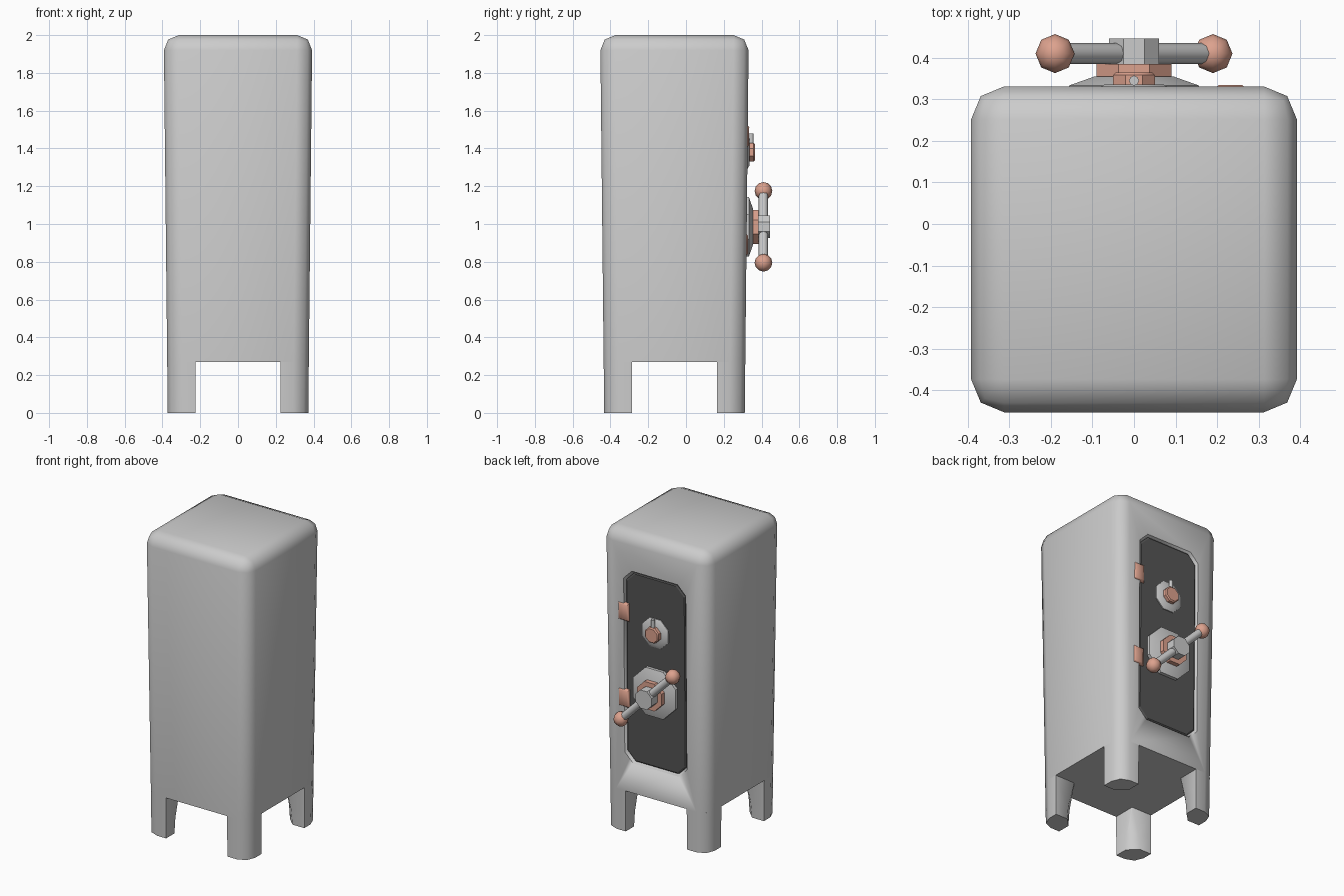
import bpy, bmesh, math
from mathutils import Vector

if "Cube" in bpy.data.objects:
    bpy.data.objects.remove(bpy.data.objects["Cube"])

YC = -0.061                                   # body centre in y
half = lambda z: 0.372 + 0.0105 * z           # tapered half width
back = lambda z: YC + half(z)                 # y of the back face


def material(name, col):
    m = bpy.data.materials.new(name)
    m.diffuse_color = (*col, 1)
    m.use_nodes = True
    m.node_tree.nodes["Principled BSDF"].inputs["Base Color"].default_value = m.diffuse_color
    return m


COPPER = material("copper", (0.72, 0.36, 0.27))
DARK = material("dark_grey", (0.09, 0.09, 0.09))


def finish(bm, name, mat=None, angle=50):
    bmesh.ops.recalc_face_normals(bm, faces=bm.faces)
    me = bpy.data.meshes.new(name)
    bm.to_mesh(me)
    bm.free()
    ob = bpy.data.objects.new(name, me)
    bpy.context.collection.objects.link(ob)
    if mat:
        me.materials.append(mat)
    bpy.ops.object.select_all(action='DESELECT')
    ob.select_set(True)
    bpy.context.view_layer.objects.active = ob
    bpy.ops.object.shade_smooth_by_angle(angle=math.radians(angle))
    return ob


def loft(name, loops, mat=None, angle=50):
    """Skin a list of equal-length point loops and cap both ends."""
    bm = bmesh.new()
    rings = [[bm.verts.new(p) for p in lp] for lp in loops]
    n = len(rings[0])
    for a, b in zip(rings, rings[1:]):
        for i in range(n):
            bm.faces.new((a[i], a[(i + 1) % n], b[(i + 1) % n], b[i]))
    bm.faces.new(rings[0])
    bm.faces.new(rings[-1])
    return finish(bm, name, mat, angle)


def turned(name, z, profile, mat=None):
    """Octagonal turned part on the y axis; profile is (flat radius, y)."""
    k = 1 / math.cos(math.pi / 8)
    angs = [math.pi / 8 + i * math.pi / 4 for i in range(8)]
    return loft(name, [[(r * k * math.cos(a), y, z + r * k * math.sin(a)) for a in angs]
                       for r, y in profile], mat, 35)


def rod(name, p, q, r, mat=None):
    p, q = Vector(p), Vector(q)
    rot = (q - p).to_track_quat('Z', 'Y')
    ring = [rot @ Vector((r * math.cos(i * math.pi / 4), r * math.sin(i * math.pi / 4), 0))
            for i in range(8)]
    return loft(name, [[c + v for v in ring] for c in (p, q)], mat)


# Cabinet body: tapered box with rounded upright and top edges
bm = bmesh.new()
bmesh.ops.create_cube(bm, size=2)
for v in bm.verts:
    z = 2.0 if v.co.z > 0 else 0.27
    v.co = (v.co.x * half(z), YC + v.co.y * half(z), z)
edges = [e for e in bm.edges if max(v.co.z for v in e.verts) > 1]
bmesh.ops.bevel(bm, geom=edges, offset=0.08, segments=2, profile=0.5, affect='EDGES')
body = finish(bm, "cabinet_body")


# Door recess and door panel: chamfered rectangles following the sloped back
def door_loop(w, z0, z1, depth, c=0.06):
    pts = [(-w, z0 + c), (-w + c, z0), (w - c, z0), (w, z0 + c),
           (w, z1 - c), (w - c, z1), (-w + c, z1), (-w, z1 - c)]
    return [(x, back(z) + depth, z) for x, z in pts]


cutter = loft("door_cutter", [door_loop(0.218, 0.48, 1.74, -0.025),
                              door_loop(0.228, 0.47, 1.75, 0.0),
                              door_loop(0.228, 0.47, 1.75, 0.05)])
cutter.hide_render = True
cutter.hide_viewport = True
mod = body.modifiers.new("recess", 'BOOLEAN')
mod.object = cutter
mod.operation = 'DIFFERENCE'
mod.solver = 'EXACT'

loft("door_panel", [door_loop(0.217, 0.481, 1.739, -0.03),
                    door_loop(0.217, 0.481, 1.739, -0.014),
                    door_loop(0.21, 0.488, 1.732, -0.009)], DARK, 20)


# Legs: rounded outer corner, inner corner tapering away to the floor
def leg_loop(sx, sy, z, c):
    h, a, r = half(z), 0.225, 0.08
    pts = [(a + c, a), (h, a), (h, h - r), (h - 0.29 * r, h - 0.29 * r),
           (h - r, h), (a, h), (a, a + c)]
    return [(sx * x, YC + sy * y, z) for x, y in pts]


for sx in (-1, 1):
    for sy in (-1, 1):
        side = ("left", "right")[sx > 0]
        end = ("front", "back")[sy > 0]
        loft(f"{end}_{side}_leg", [leg_loop(sx, sy, 0.0, 0.06),
                                   leg_loop(sx, sy, 0.1, 0.05),
                                   leg_loop(sx, sy, 0.27, 0.005)])

# Hinges
for i, z in enumerate((0.89, 1.465)):
    bm = bmesh.new()
    bmesh.ops.create_cube(bm, size=1)
    for v in bm.verts:
        zz = z + v.co.z * 0.12
        v.co = (0.232 + v.co.x * 0.08, back(zz) - 0.012 + v.co.y * 0.04, zz)
    up = [e for e in bm.edges if all(v.co.y > back(v.co.z) for v in e.verts)]
    bmesh.ops.bevel(bm, geom=up, offset=0.012, segments=1, affect='EDGES')
    finish(bm, f"hinge_{i + 1}", COPPER)

# Combination dial
turned("dial_plate", 1.38, [(0.095, 0.30), (0.095, 0.322), (0.07, 0.336)])
turned("dial_knob", 1.38, [(0.05, 0.33), (0.05, 0.358), (0.043, 0.365)], COPPER)
rod("dial_pointer", (0, 0.345, 1.38), (0, 0.345, 1.48), 0.012)

# Handle: plate, collar, hub, crossbar and ball ends
ZH = 0.985
turned("handle_plate", ZH, [(0.157, 0.29), (0.157, 0.333), (0.095, 0.355)])
turned("handle_collar", ZH, [(0.09, 0.345), (0.09, 0.385)], COPPER)
turned("handle_hub", ZH, [(0.06, 0.38), (0.06, 0.446)])
rod("handle_bar", (-0.19, 0.41, ZH + 0.19), (0.19, 0.41, ZH - 0.19), 0.025)
for s in (-1, 1):
    bm = bmesh.new()
    bmesh.ops.create_uvsphere(bm, u_segments=8, v_segments=6, radius=0.047)
    bmesh.ops.translate(bm, verts=bm.verts, vec=(s * 0.19, 0.41, ZH - s * 0.19))
    finish(bm, "handle_ball", COPPER, 60)
